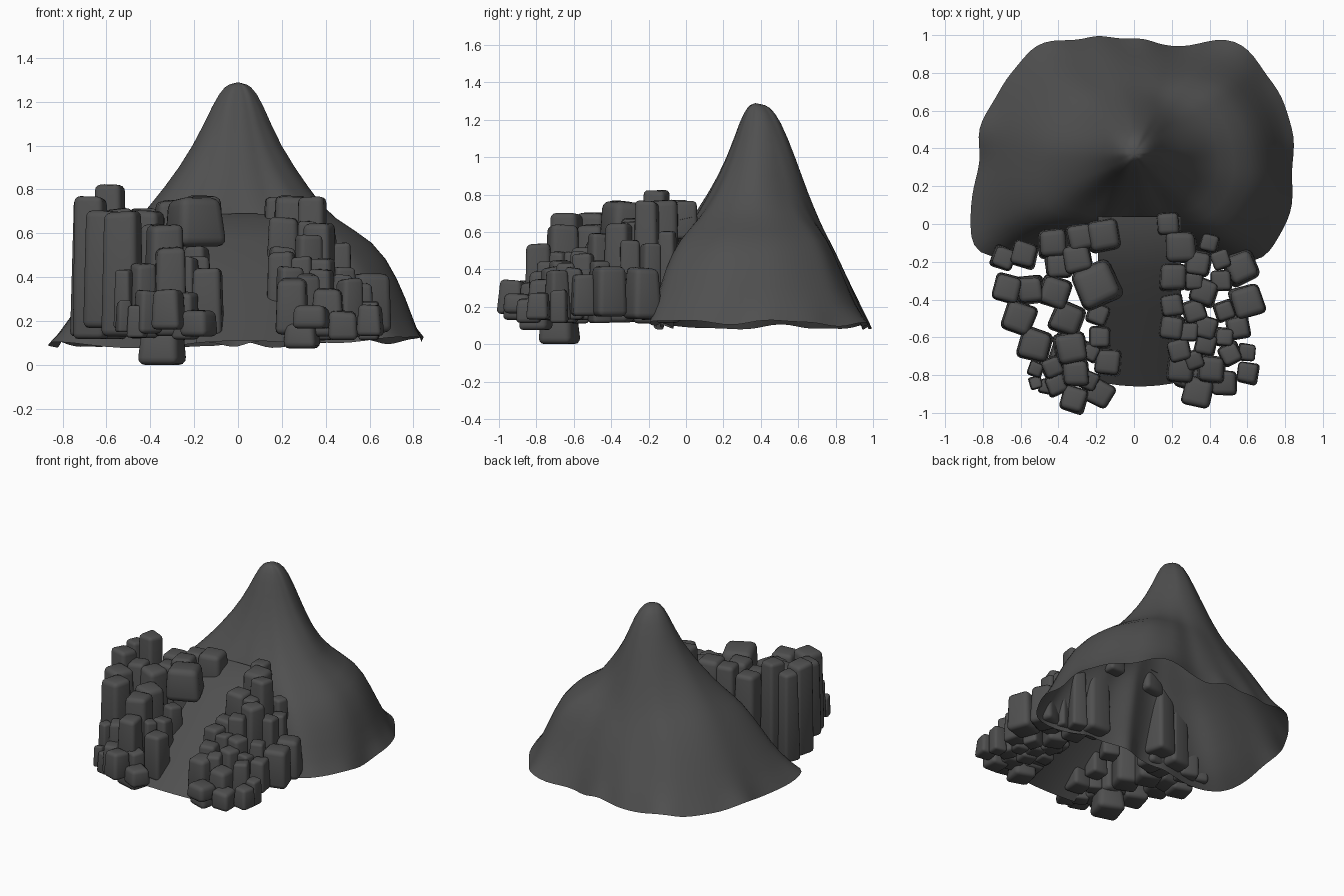
import bpy, bmesh, math, random
from mathutils import Vector

if "Cube" in bpy.data.objects:
    bpy.data.objects.remove(bpy.data.objects["Cube"])
random.seed(7)

def material(name, v):
    m = bpy.data.materials.new(name)
    m.diffuse_color = (v, v, v, 1)
    m.use_nodes = True
    m.node_tree.nodes["Principled BSDF"].inputs["Base Color"].default_value = m.diffuse_color
    return m

stone = material("dark grey stone", 0.08)

def finish(name, bm, angle=40):
    bmesh.ops.recalc_face_normals(bm, faces=bm.faces)
    me = bpy.data.meshes.new(name)
    bm.to_mesh(me)
    bm.free()
    me.materials.append(stone)
    ob = bpy.data.objects.new(name, me)
    bpy.context.collection.objects.link(ob)
    bpy.context.view_layer.objects.active = ob
    bpy.ops.object.select_all(action='DESELECT')
    ob.select_set(True)
    bpy.ops.object.shade_smooth_by_angle(angle=math.radians(angle))
    return ob

# Mountain: open shell, radii at each level for a few compass directions
LEVELS = [1.275, 1.2, 1.0, 0.8, 0.66, 0.57, 0.4, 0.2, 0.1]
DIRS = [
    (0,   [.06, .11, .19, .33, .43, .62, .72, .79, .84]),
    (35,  [.06, .12, .19, .28, .40, .57, .66, .75, .83]),
    (50,  [.06, .12, .20, .28, .37, .49, .58, .69, .78]),
    (65,  [.07, .13, .21, .28, .34, .41, .49, .57, .62]),
    (90,  [.07, .13, .21, .28, .34, .38, .47, .55, .59]),
    (112, [.07, .12, .20, .28, .34, .39, .48, .60, .67]),
    (140, [.06, .12, .20, .29, .37, .45, .57, .69, .78]),
    (180, [.06, .11, .20, .34, .46, .53, .64, .75, .82]),
    (212, [.05, .10, .19, .35, .48, .60, .72, .86, .98]),
    (235, [.05, .10, .17, .29, .41, .48, .53, .57, .60]),
    (270, [.04, .08, .15, .25, .34, .36, .39, .43, .45]),
    (298, [.04, .08, .15, .25, .36, .44, .50, .54, .56]),
    (320, [.05, .09, .16, .29, .44, .61, .74, .83, .88]),
    (345, [.05, .10, .18, .32, .45, .64, .75, .83, .88]),
]

def radius(deg, k):
    ring = DIRS + [(DIRS[0][0] + 360, DIRS[0][1])]
    for (a, ra), (b, rb) in zip(ring, ring[1:]):
        if a <= deg < b:
            t = (deg - a) / (b - a)
            t = t * t * (3 - 2 * t) * 0.6 + t * 0.4
            return ra[k] + (rb[k] - ra[k]) * t

N = 60
bm = bmesh.new()
rings = []
for k, z in enumerate(LEVELS):
    ring = []
    for i in range(N):
        d = 360 * i / N
        a = math.radians(d)
        rim = k == len(LEVELS) - 1
        wave = 0.013 * math.sin(9 * a) + 0.008 * math.sin(17 * a + 1) if rim else 0
        r = radius(d, k) + wave
        dz = wave - 0.01 + 0.03 * max(0, math.cos(a + 0.3)) if rim else 0
        ring.append(bm.verts.new((r * math.cos(a), 0.375 + r * math.sin(a), z + dz)))
    rings.append(ring)
top = bm.verts.new((0, 0.37, 1.29))
for i in range(N):
    j = (i + 1) % N
    bm.faces.new((top, rings[0][i], rings[0][j]))
    for lo, hi in zip(rings[1:], rings):
        bm.faces.new((hi[i], lo[i], lo[j], hi[j]))
mountain = finish("mountain", bm, 80)
mountain.modifiers.new("smooth", 'SUBSURF').levels = 1

# Sloping road up to the mountain
PATH = [(.04, .69), (-.08, .665), (-.25, .57), (-.45, .42), (-.65, .27), (-.78, .17), (-.86, .11)]
bm = bmesh.new()
rows = []
for y, z in PATH:
    row = []
    for i in range(9):
        u = i / 4 - 1
        bow = 0.03 * u * u * (-y if y < 0 else 0)
        row.append(bm.verts.new((0.03 + 0.22 * u, y + bow, z - 0.01 * u * u)))
    rows.append(row)
for a, b in zip(rows, rows[1:]):
    for i in range(8):
        bm.faces.new((a[i], b[i], b[i + 1], a[i + 1]))
finish("road", bm, 60)

def road_height(y):
    for (y0, z0), (y1, z1) in zip(PATH, PATH[1:]):
        if y1 <= y <= y0:
            return z0 + (z1 - z0) * (y - y0) / (y1 - y0)
    return 0.12

# Rock columns: x, y, width, top height
LEFT = [
    (-.69, -.18, .11, .77), (-.58, -.16, .12, .83), (-.43, -.10, .14, .72),
    (-.28, -.07, .13, .76), (-.16, -.06, .15, .785), (-.30, -.18, .14, .76),
    (-.67, -.34, .13, .775), (-.61, -.50, .15, .71),
    (-.55, -.35, .13, .72), (-.42, -.36, .15, .71), (-.35, -.50, .15, .65),
    (-.19, -.48, .10, .55), (-.52, -.64, .15, .71), (-.33, -.66, .15, .65),
    (-.18, -.60, .10, .50), (-.14, -.73, .12, .45), (-.31, -.79, .13, .55),
    (-.40, -.22, .12, .70), (-.23, -.68, .08, .50),
]
FRONT_LEFT = [(-.52, -.77, .07, .44), (-.43, -.76, .10, .47), (-.41, -.85, .10, .35),
              (-.32, -.93, .12, .35), (-.18, -.90, .12, .26), (-.52, -.84, .06, .30),
              (-.24, -.83, .09, .34), (-.46, -.86, .07, .28)]
RIGHT = [
    (.18, .00, .11, .78), (.25, -.12, .15, .78), (.40, -.10, .09, .62),
    (.21, -.28, .13, .68), (.34, -.21, .12, .77), (.57, -.23, .15, .42),
    (.60, -.41, .15, .42), (.37, -.36, .13, .65), (.46, -.30, .10, .57),
    (.32, -.46, .11, .60), (.20, -.43, .11, .55), (.20, -.55, .12, .52),
    (.38, -.55, .11, .50), (.48, -.46, .09, .46), (.55, -.55, .11, .38),
    (.24, -.67, .11, .46), (.25, -.77, .13, .40), (.38, -.64, .10, .45),
    (.29, -.57, .09, .50), (.32, -.30, .09, .66), (.46, -.19, .09, .55),
    (.48, -.60, .09, .42), (.32, -.72, .09, .42),
]
FRONT_RIGHT = [(.41, -.77, .13, .36), (.51, -.69, .10, .40), (.60, -.68, .08, .30),
               (.60, -.79, .10, .28), (.48, -.84, .12, .25), (.34, -.89, .14, .28)]
LEDGE = [(-.20, -.32, .20, .77)]
LOW_LEFT = [(-.34, -.68, .17, .17)]
LOW_RIGHT = [(.29, -.80, .14, .20)]

def rocks(name, items, base=None, grow=1.15):
    bm = bmesh.new()
    for x, y, w, top in items:
        w *= grow
        low = base
        if low is None:
            low = 0.14 + random.uniform(-.03, .03)
            if abs(x) < 0.24:      # stones resting on the road
                low = max(0.13, road_height(y) - 0.12)
        spin = random.uniform(-.5, .5)
        part = bmesh.new()
        bmesh.ops.create_cube(part, size=1)
        for v in part.verts:
            s = w * (0.86 if v.co.z > 0 else 1.0) * random.uniform(.92, 1.08)
            px, py = v.co.x * s, v.co.y * s
            v.co = Vector((x + px * math.cos(spin) - py * math.sin(spin),
                           y + px * math.sin(spin) + py * math.cos(spin),
                           top - random.uniform(0, .02) if v.co.z > 0 else low))
        bmesh.ops.bevel(part, geom=part.edges[:], offset=w * 0.18, segments=3,
                        profile=0.5, affect='EDGES', clamp_overlap=True)
        me = bpy.data.meshes.new("tmp")
        part.to_mesh(me)
        part.free()
        bm.from_mesh(me)
        bpy.data.meshes.remove(me)
    finish(name, bm, 40)

rocks("left_rock_columns", LEFT)
rocks("right_rock_columns", RIGHT)
rocks("front_left_boulders", FRONT_LEFT)
rocks("front_right_boulders", FRONT_RIGHT)
rocks("ledge_boulder", LEDGE, 0.54)
rocks("low_left_boulder", LOW_LEFT, 0.0)
rocks("low_right_boulder", LOW_RIGHT, 0.075)
